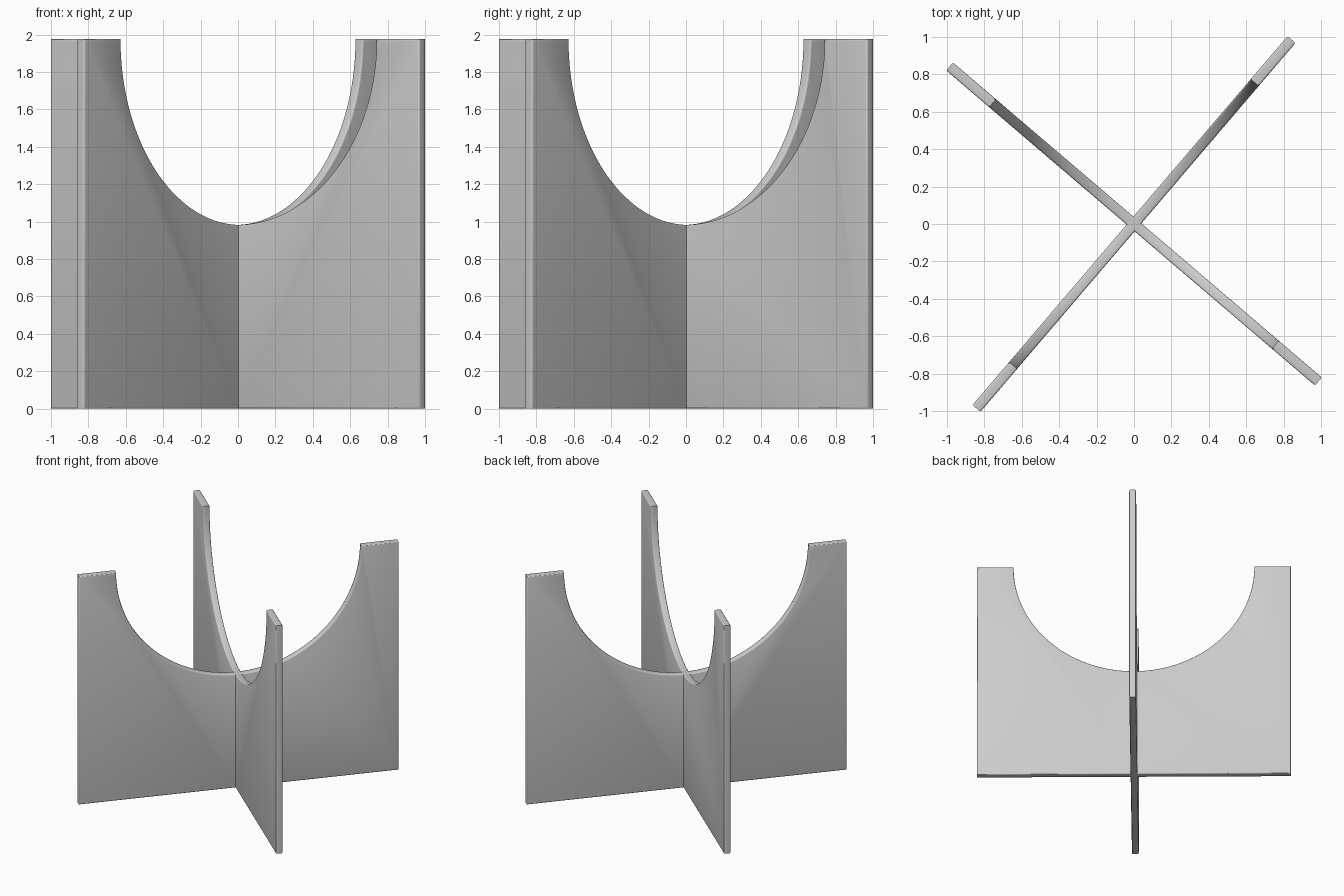
import bpy, bmesh, math

if "Cube" in bpy.data.objects:
    bpy.data.objects.remove(bpy.data.objects["Cube"])

HALF_LEN, HALF_T, HEIGHT, RADIUS, FILLET = 1.2966, 0.028, 1.976, 0.994, 0.01


def make_plate(name, angle):
    """Upright plate with a semicircular cradle cut in its top edge."""
    profile = [(-HALF_LEN, HEIGHT), (-HALF_LEN, 0), (HALF_LEN, 0), (HALF_LEN, HEIGHT)]
    steps = 72
    for i in range(steps + 1):
        a = math.pi * i / steps
        profile.append((RADIUS * math.cos(a), HEIGHT - RADIUS * math.sin(a)))

    bm = bmesh.new()
    face = bm.faces.new([bm.verts.new((x, -HALF_T, z)) for x, z in profile])
    extruded = bmesh.ops.extrude_face_region(bm, geom=[face], use_keep_orig=True)["geom"]
    for v in extruded:
        if isinstance(v, bmesh.types.BMVert):
            v.co.y = HALF_T
    bmesh.ops.recalc_face_normals(bm, faces=bm.faces)

    # Round the rims of both broad faces
    rims = [e for e in bm.edges if abs(e.verts[0].co.y - e.verts[1].co.y) < 1e-6]
    bmesh.ops.bevel(bm, geom=rims, offset=FILLET, offset_type='OFFSET',
                    segments=3, profile=0.5, affect='EDGES')
    bmesh.ops.recalc_face_normals(bm, faces=bm.faces)

    mesh = bpy.data.meshes.new(name)
    bm.to_mesh(mesh)
    bm.free()
    obj = bpy.data.objects.new(name, mesh)
    obj.rotation_euler.z = math.radians(angle)
    bpy.context.collection.objects.link(obj)
    return obj


# Two plates crossing at right angles
stand = make_plate("crossed_stand", 49.5)
cross_plate = make_plate("cross_plate", -40.5)
bpy.context.view_layer.update()

# Merge them into one solid
union = stand.modifiers.new("union", 'BOOLEAN')
union.operation = 'UNION'
union.solver = 'EXACT'
union.object = cross_plate
bpy.context.view_layer.objects.active = stand
stand.select_set(True)
bpy.ops.object.modifier_apply(modifier=union.name)
bpy.data.objects.remove(cross_plate, do_unlink=True)

bpy.ops.object.shade_smooth_by_angle(angle=math.radians(32))
